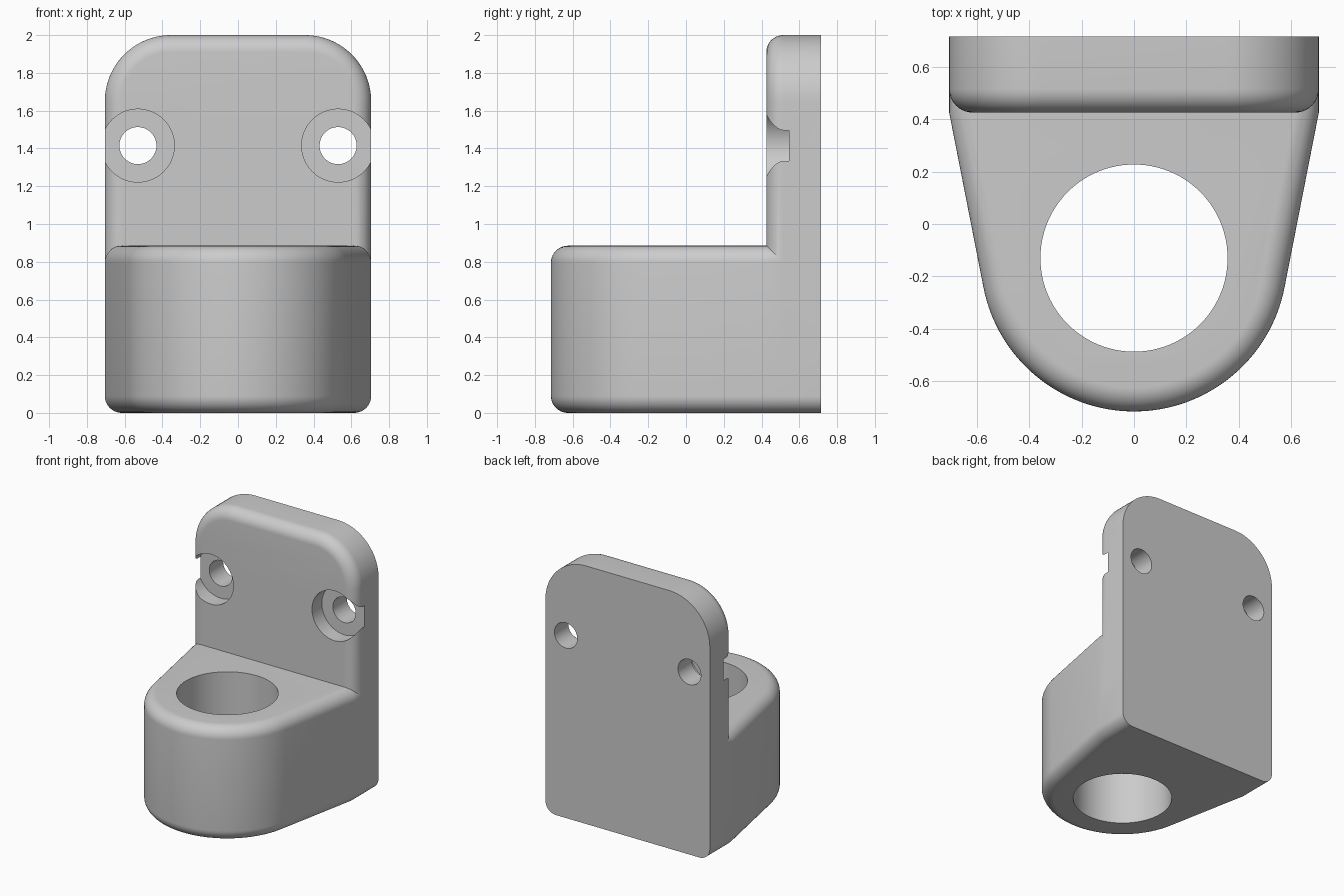
import bpy, bmesh
from math import sin, cos, pi, atan2, acos, hypot
from mathutils import Matrix, Vector

cube = bpy.data.objects.get("Cube")
if cube:
    bpy.data.objects.remove(cube)

HALF_W, BACK, FRONT = 0.705, 0.715, 0.425
FILLET, STEPS = 0.09, 10
SOCKET_Y, NOSE_R = -0.13, 0.585
BLOCK_H, PLATE_BASE, TOP = 0.885, 0.4, 2.0

grey = bpy.data.materials.new("light grey")
grey.use_nodes = True
grey.diffuse_color = (0.6, 0.6, 0.6, 1)
grey.node_tree.nodes["Principled BSDF"].inputs["Base Color"].default_value = (0.6, 0.6, 0.6, 1)


def finish(name, bm):
    bmesh.ops.recalc_face_normals(bm, faces=bm.faces)
    mesh = bpy.data.meshes.new(name)
    bm.to_mesh(mesh)
    bm.free()
    mesh.materials.append(grey)
    obj = bpy.data.objects.new(name, mesh)
    bpy.context.collection.objects.link(obj)
    return obj


def loft(name, rings):
    """Skin a stack of equal-length rings and cap both ends."""
    bm = bmesh.new()
    loops = [[bm.verts.new(p) for p in ring] for ring in rings]
    n = len(loops[0])
    for low, high in zip(loops, loops[1:]):
        for i in range(n):
            j = (i + 1) % n
            bm.faces.new((low[i], low[j], high[j], high[i]))
    bm.faces.new(loops[0])
    bm.faces.new(loops[-1])
    return finish(name, bm)


def rod(name, radius, centre, depth, axis):
    bm = bmesh.new()
    turn = Matrix.Rotation(pi / 2, 4, "X") if axis == "Y" else Matrix()
    bmesh.ops.create_cone(bm, cap_ends=True, segments=96, radius1=radius, radius2=radius,
                          depth=depth, matrix=Matrix.Translation(Vector(centre)) @ turn)
    obj = finish(name, bm)
    obj.hide_render = True
    return obj


def boolean(target, tool, operation):
    mod = target.modifiers.new(operation, "BOOLEAN")
    mod.operation, mod.object, mod.solver = operation, tool, "EXACT"
    bpy.context.view_layer.objects.active = target
    bpy.ops.object.modifier_apply(modifier=mod.name)
    bpy.data.objects.remove(tool)


# Quarter-round: (inset, distance from the end face), end face first
round_steps = [(FILLET * (1 - sin(t)), FILLET * (1 - cos(t)))
               for t in (pi / 2 * k / STEPS for k in range(STEPS + 1))]

# Angle at which the tapered sides touch the round nose
rise = FRONT - SOCKET_Y
touch = atan2(rise, HALF_W) - acos(NOSE_R / hypot(rise, HALF_W))


def block_ring(inset, z):
    r, w = NOSE_R - inset, HALF_W - inset
    shoulder = SOCKET_Y + (r - cos(touch) * w) / sin(touch)
    sweep = pi + 2 * touch
    arc = [(r * cos(touch - sweep * k / 64), SOCKET_Y + r * sin(touch - sweep * k / 64))
           for k in range(65)]
    plan = [(w, BACK), (w, shoulder)] + arc + [(-w, shoulder), (-w, BACK)]
    return [(x, y, z) for x, y in plan]


def plate_ring(inset, y):
    w, r = HALF_W - inset, 0.35 - inset
    cx, cz = HALF_W - 0.35, TOP - 0.35
    quarter = [(r * cos(pi / 2 * k / 20), r * sin(pi / 2 * k / 20)) for k in range(21)]
    right = [(w, PLATE_BASE)] + [(cx + a, cz + b) for a, b in quarter]
    return [(x, y, z) for x, z in right + [(-x, z) for x, z in reversed(right)]]


# Socket block with rounded top and bottom rims, square at the back
bracket = loft("wall_bracket",
               [block_ring(d, h) for d, h in round_steps]
               + [block_ring(d, BLOCK_H - h) for d, h in reversed(round_steps)])

# Mounting plate with a rounded front rim
plate = loft("mounting_plate",
             [plate_ring(d, FRONT + h) for d, h in round_steps] + [plate_ring(0, BACK)])
boolean(bracket, plate, "UNION")

# Socket bore, screw holes and counterbores
boolean(bracket, rod("socket_cutter", 0.357, (0, SOCKET_Y, 0.45), 2, "Z"), "DIFFERENCE")
for side in (-1, 1):
    x = side * 0.53
    boolean(bracket, rod("counterbore_cutter", 0.193, (x, 0.445, 1.415), 0.2, "Y"), "DIFFERENCE")
    boolean(bracket, rod("screw_cutter", 0.098, (x, 0.6, 1.415), 1, "Y"), "DIFFERENCE")

# Smooth the rounds, keep the edges crisp
bpy.ops.object.select_all(action="DESELECT")
bracket.select_set(True)
bpy.context.view_layer.objects.active = bracket
bpy.ops.object.shade_smooth_by_angle(angle=pi / 6)
